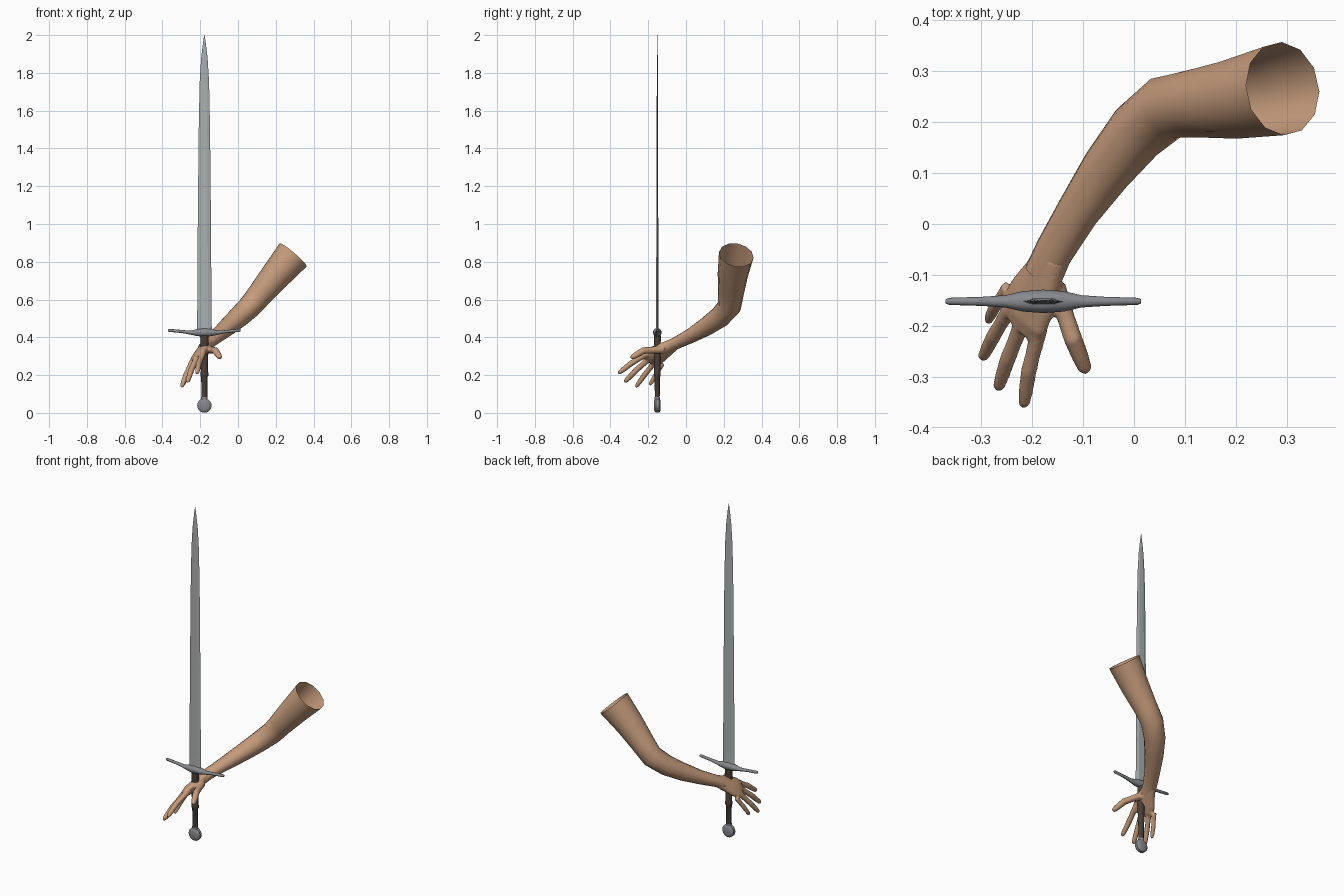
import bpy, bmesh, math
from mathutils import Vector

if "Cube" in bpy.data.objects:
    bpy.data.objects.remove(bpy.data.objects["Cube"])


def material(name, r, g, b):
    m = bpy.data.materials.new(name)
    m.use_nodes = True
    m.diffuse_color = (r, g, b, 1)
    m.node_tree.nodes["Principled BSDF"].inputs["Base Color"].default_value = (r, g, b, 1)
    return m


skin = material("skin", 0.56, 0.33, 0.20)
steel = material("blade steel", 0.40, 0.43, 0.44)
iron = material("dark iron", 0.24, 0.25, 0.27)
leather = material("grip leather", 0.07, 0.05, 0.04)


def loft(bm, rows, across, sides, caps=True):
    """Join elliptical rings; a row is x, y, z, half width, half thickness."""
    pts = [Vector(r[:3]) for r in rows]
    rings = []
    for i, row in enumerate(rows):
        d = (pts[min(i + 1, len(pts) - 1)] - pts[max(i - 1, 0)]).normalized()
        a = Vector(across)
        a = (a - d * a.dot(d)).normalized()
        b = d.cross(a)
        rings.append([bm.verts.new(pts[i] + a * row[3] * math.cos(t) + b * row[4] * math.sin(t))
                      for t in (math.tau * k / sides for k in range(sides))])
    for lo, hi in zip(rings, rings[1:]):
        for k in range(sides):
            n = (k + 1) % sides
            bm.faces.new((lo[k], lo[n], hi[n], hi[k]))
    if caps:
        bm.faces.new(rings[0][::-1])
        bm.faces.new(rings[-1])


def finish(name, bm, mat, angle):
    bmesh.ops.recalc_face_normals(bm, faces=bm.faces)
    me = bpy.data.meshes.new(name)
    bm.to_mesh(me)
    bm.free()
    ob = bpy.data.objects.new(name, me)
    bpy.context.collection.objects.link(ob)
    me.materials.append(mat)
    bpy.ops.object.select_all(action='DESELECT')
    ob.select_set(True)
    bpy.context.view_layer.objects.active = ob
    if angle:
        bpy.ops.object.shade_smooth_by_angle(angle=math.radians(angle))
    return ob


def part(name, rows, across, sides, mat, angle=40, caps=True):
    bm = bmesh.new()
    loft(bm, rows, across, sides, caps)
    return finish(name, bm, mat, angle)


SX, SY = -0.178, -0.152   # sword axis

# Blade: flattened hexagon tapering to a point
blade = [(0.42, .040, .008), (0.50, .038, .007), (1.0, .035, .006), (1.5, .030, .004),
         (1.75, .025, .003), (1.88, .017, .003), (1.96, .007, .002), (2.0, .001, .001)]
part("blade", [(SX, SY, z, w, t) for z, w, t in blade], (1, 0, 0), 6, steel, 0)

# Crossguard: mirrored profile, swept up toward the tips
half = [(.192, .437, .004, .005), (.185, .437, .007, .008), (.12, .431, .009, .008),
        (.075, .425, .012, .010), (.04, .425, .020, .018)]
guard = [(SX - d, SY, z, w, t) for d, z, w, t in half]
guard += [(SX, SY, .426, .023, .024)]
guard += [(SX + d, SY, z, w, t) for d, z, w, t in reversed(half)]
part("crossguard", guard, (0, 1, 0), 12, iron)

# Grip with a raised middle band
grip = [(.07, .015), (.19, .017), (.197, .021), (.212, .021), (.22, .019), (.34, .021), (.41, .022)]
part("grip", [(SX, SY, z, r, r * .85) for z, r in grip], (1, 0, 0), 12, leather)

# Disc pommel facing the front, with its collar
disc = [(-.018, .020), (-.015, .031), (-.008, .038), (.008, .038), (.015, .031), (.018, .020)]
part("pommel", [(SX, SY + y, .039, r, r) for y, r in disc], (1, 0, 0), 20, iron)
part("pommel_collar", [(SX, SY, .066, .018, .015), (SX, SY, .084, .017, .015)], (1, 0, 0), 12, iron)

# Arm: open sleeve of skin from wrist to shoulder
arm = [(-.178, -.10, .343, .040, .030), (-.158, -.055, .368, .039, .031),
       (-.110, .025, .408, .043, .038), (-.055, .105, .455, .052, .048),
       (.005, .180, .508, .060, .056), (.065, .230, .565, .064, .062),
       (.120, .238, .632, .068, .068), (.200, .247, .728, .080, .080),
       (.292, .266, .836, .092, .095)]
part("arm", arm, (0.55, -0.83, 0), 12, skin, 60, caps=False)

# Hand: palm and digits fused into one skin
bm = bmesh.new()
palm = [(-.160, -.058, .367, .036, .028), (-.178, -.10, .342, .047, .029),
        (-.200, -.145, .314, .062, .028), (-.215, -.178, .294, .066, .025),
        (-.226, -.20, .279, .056, .016)]
loft(bm, palm, (.06, -.075, .055), 14)


def digit(base, mid, tip, radius):
    base, mid, tip = Vector(base), Vector(mid), Vector(tip)
    rows = [(base, 1.1), (base.lerp(mid, .6), .95), (mid, 1), (mid.lerp(tip, .55), .9),
            (mid.lerp(tip, .88), .75), (tip, .35)]
    loft(bm, [(*p, radius * s, radius * s) for p, s in rows], (.6, -.5, .6), 10)


digit((-.186, -.205, .315), (-.207, -.290, .262), (-.217, -.360, .208), .016)   # index
digit((-.218, -.190, .292), (-.248, -.265, .225), (-.268, -.326, .162), .016)   # middle
digit((-.243, -.165, .270), (-.276, -.220, .200), (-.299, -.266, .136), .015)   # ring
digit((-.247, -.125, .260), (-.272, -.160, .202), (-.288, -.192, .146), .013)   # little
digit((-.155, -.120, .335), (-.120, -.225, .330), (-.093, -.292, .290), .019)   # thumb
hand = finish("hand", bm, skin, 0)
mod = hand.modifiers.new("fuse", 'REMESH')
mod.mode = 'VOXEL'
mod.voxel_size = 0.005
mod.use_smooth_shade = True
mod = hand.modifiers.new("soften", 'SMOOTH')
mod.factor = 0.5
mod.iterations = 4
